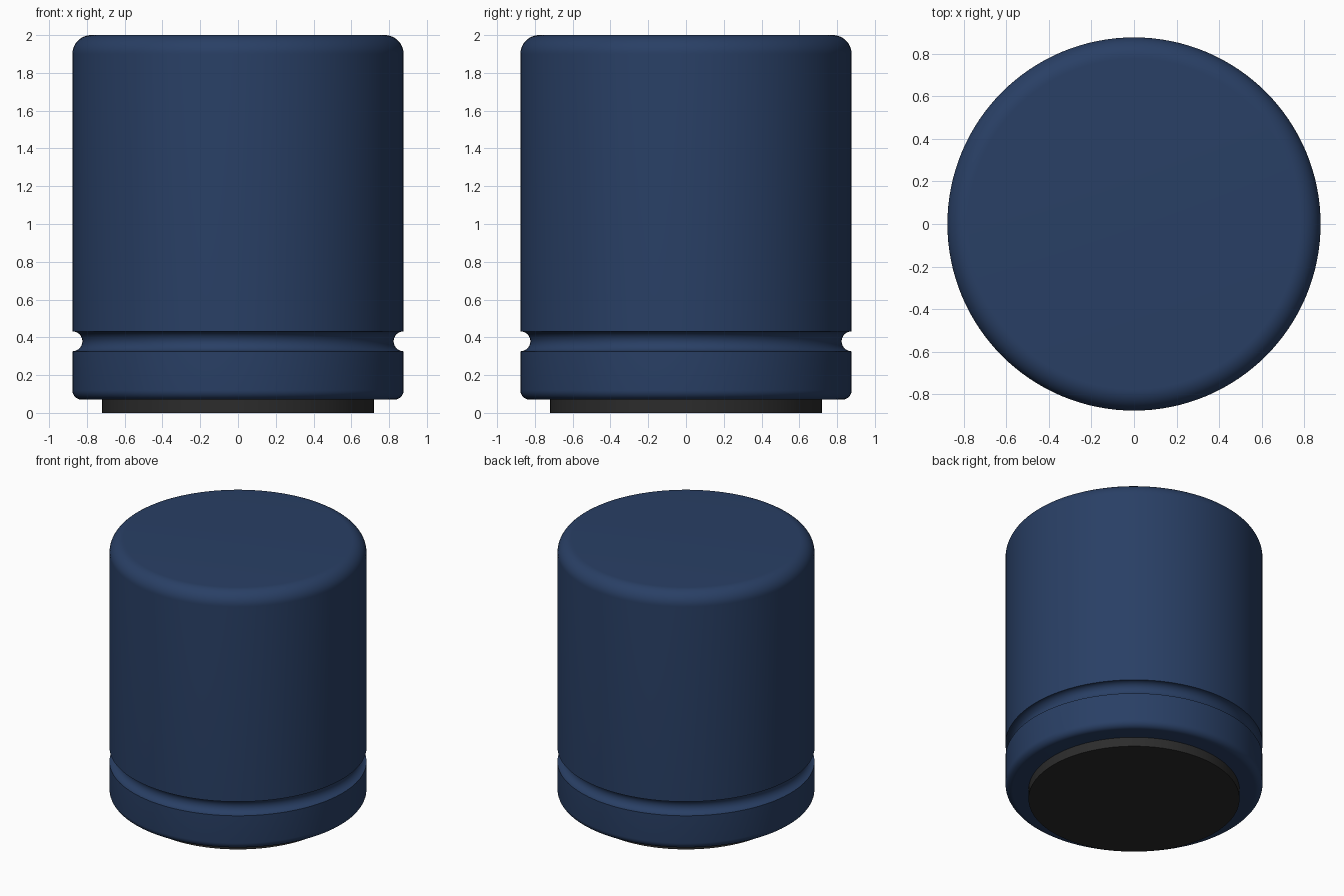
import bpy, bmesh, math

if "Cube" in bpy.data.objects:
    bpy.data.objects.remove(bpy.data.objects["Cube"])

SEGMENTS = 128


def material(name, color):
    mat = bpy.data.materials.new(name)
    mat.diffuse_color = (*color, 1)
    mat.use_nodes = True
    mat.node_tree.nodes["Principled BSDF"].inputs["Base Color"].default_value = mat.diffuse_color
    return mat


def arc(cx, cz, radius, start, end, steps):
    """Points of an arc in the radius/height plane, angles in degrees."""
    angles = [math.radians(start + (end - start) * i / steps) for i in range(steps + 1)]
    return [(cx + radius * math.cos(a), cz + radius * math.sin(a)) for a in angles]


def lathe(name, profile, mat):
    """Spin a profile, listed bottom to top, into a closed solid."""
    bm = bmesh.new()
    rings = []
    for r, z in profile:
        rings.append([bm.verts.new((r * math.cos(2 * math.pi * i / SEGMENTS),
                                    r * math.sin(2 * math.pi * i / SEGMENTS), z))
                      for i in range(SEGMENTS)])
    for low, high in zip(rings, rings[1:]):
        for i in range(SEGMENTS):
            j = (i + 1) % SEGMENTS
            bm.faces.new((low[i], low[j], high[j], high[i]))
    bm.faces.new(rings[0][::-1])
    bm.faces.new(rings[-1])
    mesh = bpy.data.meshes.new(name)
    bm.to_mesh(mesh)
    bm.free()
    mesh.materials.append(mat)
    obj = bpy.data.objects.new(name, mesh)
    bpy.context.collection.objects.link(obj)
    bpy.ops.object.select_all(action='DESELECT')
    obj.select_set(True)
    bpy.context.view_layer.objects.active = obj
    bpy.ops.object.shade_smooth_by_angle(angle=math.radians(30))
    return obj


blue = material("blue_coat", (0.022, 0.05, 0.13))
black = material("black_rubber", (0.025, 0.025, 0.025))

# Canister body: rounded bottom rim, half-round groove, rounded top rim
R, BOTTOM, TOP = 0.877, 0.07, 2.0
body_profile = (
    arc(R - 0.05, BOTTOM + 0.05, 0.05, -90, 0, 8)
    + arc(R, 0.379, 0.053, 270, 90, 16)
    + arc(R - 0.1, TOP - 0.1, 0.1, 0, 90, 12)
)
lathe("body", body_profile, blue)

# Rubber foot pad under the body
lathe("foot_pad", [(0.72, 0), (0.72, BOTTOM + 0.01)], black)
